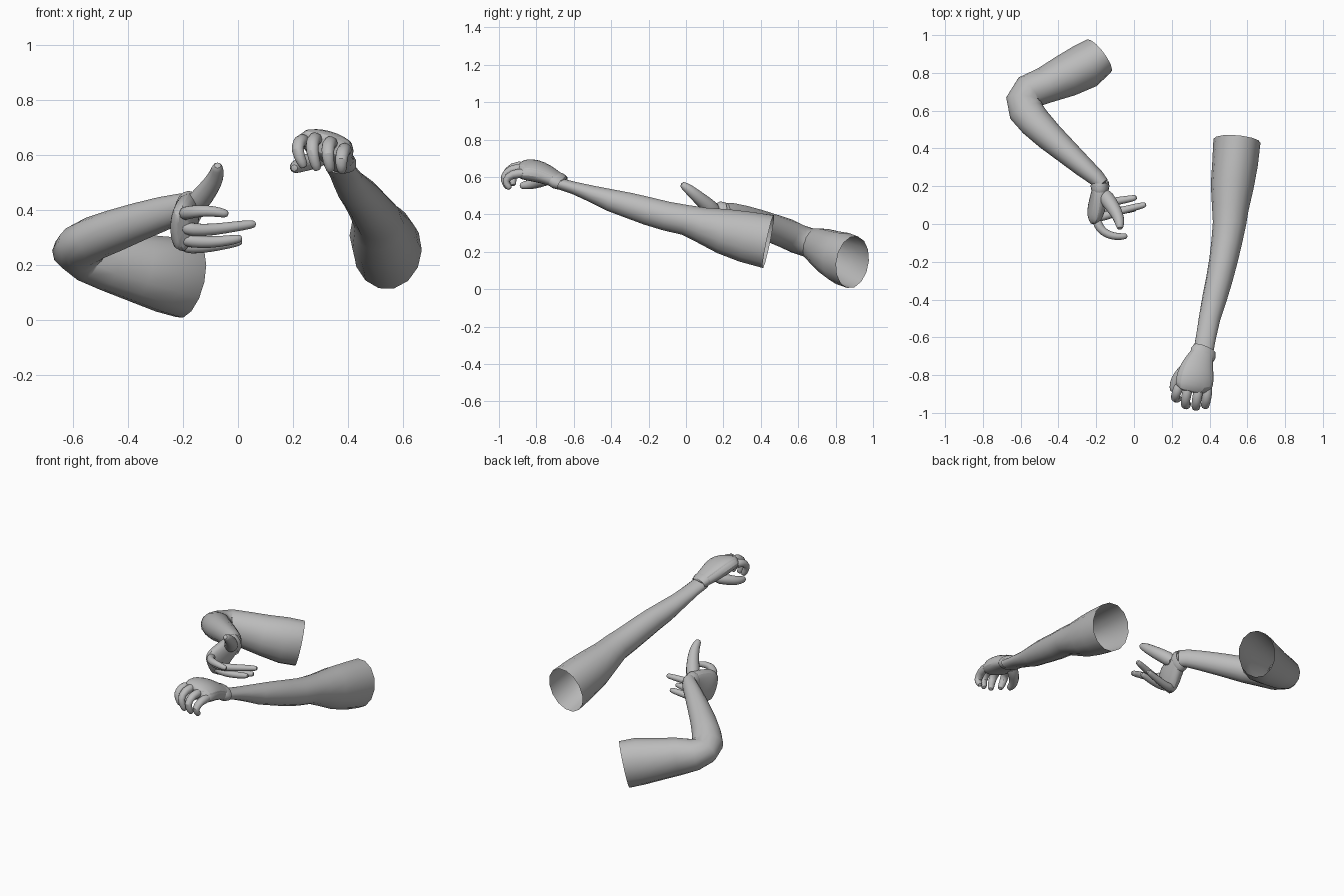
import bpy, bmesh, math
from mathutils import Vector

grey = bpy.data.materials.new("plain_grey")
grey.diffuse_color = (0.5, 0.5, 0.5, 1)


def loft(name, sections, sides=14, cap_start=False, cap_end=True, subsurf=0, plate=None):
    """Tube through (centre, wide axis, half width, half height) sections."""
    bm = bmesh.new()
    rings = []
    pts = [Vector(s[0]) for s in sections]
    for i, (c, wide, rw, rh) in enumerate(sections):
        t = (pts[min(i + 1, len(pts) - 1)] - pts[max(i - 1, 0)]).normalized()
        w = Vector(wide)
        w = (w - t * w.dot(t)).normalized()
        h = w.cross(t)
        rings.append([bm.verts.new(pts[i] + w * rw * math.cos(a) + h * rh * math.sin(a))
                      for a in (2 * math.pi * k / sides for k in range(sides))])
    for r0, r1 in zip(rings, rings[1:]):
        for k in range(sides):
            n = (k + 1) % sides
            bm.faces.new((r0[k], r0[n], r1[n], r1[k]))
    if cap_start:
        bm.faces.new(rings[0][::-1])
    if cap_end:
        bm.faces.new(rings[-1])
    bm.normal_update()
    bmesh.ops.recalc_face_normals(bm, faces=bm.faces)
    # raised panel on the back of a glove
    if plate:
        sel = [f for f in bm.faces if len(f.verts) == 4 and f.normal.dot(Vector(plate).normalized()) > 0.7]
        bmesh.ops.inset_region(bm, faces=sel, thickness=0.006, depth=0.0)
        bmesh.ops.inset_region(bm, faces=sel, thickness=0.002, depth=0.006)
    me = bpy.data.meshes.new(name)
    bm.to_mesh(me)
    bm.free()
    me.materials.append(grey)
    ob = bpy.data.objects.new(name, me)
    bpy.context.collection.objects.link(ob)
    if subsurf:
        ob.modifiers.new("smooth", 'SUBSURF').levels = subsurf
        ob.modifiers["smooth"].render_levels = subsurf
    bpy.context.view_layer.objects.active = ob
    ob.select_set(True)
    bpy.ops.object.shade_smooth_by_angle(angle=math.radians(50))
    ob.select_set(False)
    return ob


def finger(name, path, r0, r1, wide):
    """Tapered digit with a rounded tip."""
    pts = [Vector(p) for p in path]
    n = len(pts) - 1
    secs = [(p, wide, r0 + (r1 - r0) * i / n, r0 + (r1 - r0) * i / n) for i, p in enumerate(pts)]
    d = (pts[-1] - pts[-2]).normalized()
    secs.append((pts[-1] + d * r1 * 0.9, wide, r1 * 0.65, r1 * 0.65))
    loft(name, secs, sides=8, cap_start=True, subsurf=1)


X = (1, 0, 0)

# Outstretched arm, open at the shoulder
loft("straight_arm", [
    ((0.545, 0.44, 0.255), (1, -0.13, 0), 0.125, 0.147),
    ((0.535, 0.32, 0.28), X, 0.121, 0.14),
    ((0.52, 0.20, 0.31), X, 0.114, 0.124),
    ((0.51, 0.08, 0.345), X, 0.097, 0.097),
    ((0.505, 0.0, 0.37), X, 0.088, 0.083),
    ((0.49, -0.10, 0.39), X, 0.081, 0.08),
    ((0.472, -0.20, 0.417), X, 0.075, 0.077),
    ((0.45, -0.30, 0.447), X, 0.07, 0.07),
    ((0.425, -0.40, 0.475), X, 0.065, 0.061),
    ((0.40, -0.50, 0.509), X, 0.057, 0.046),
    ((0.381, -0.60, 0.542), X, 0.053, 0.034),
    ((0.366, -0.68, 0.565), X, 0.053, 0.031)])

# Its hand, back upward
HW = (1, 0, -0.3)
loft("straight_glove", [
    ((0.37, -0.655, 0.565), HW, 0.058, 0.034),
    ((0.358, -0.70, 0.585), HW, 0.068, 0.04),
    ((0.338, -0.75, 0.612), HW, 0.09, 0.05),
    ((0.325, -0.81, 0.633), HW, 0.108, 0.055),
    ((0.315, -0.86, 0.638), HW, 0.107, 0.048),
    ((0.308, -0.89, 0.635), HW, 0.095, 0.032)],
    sides=12, cap_start=True, subsurf=1, plate=(0.1, 0.1, 1))
loft("straight_cuff", [
    ((0.374, -0.66, 0.568), (1, -0.3, -0.3), 0.062, 0.037),
    ((0.366, -0.685, 0.58), (1, -0.3, -0.3), 0.072, 0.043),
    ((0.36, -0.70, 0.588), (1, -0.3, -0.3), 0.068, 0.04)], sides=16, cap_end=False)
for nm, path in {
    "index": [(0.245, -0.84, 0.65), (0.225, -0.895, 0.655), (0.212, -0.93, 0.62), (0.235, -0.925, 0.57)],
    "middle": [(0.29, -0.85, 0.66), (0.272, -0.93, 0.658), (0.268, -0.97, 0.615), (0.285, -0.955, 0.56)],
    "ring": [(0.345, -0.86, 0.645), (0.33, -0.94, 0.645), (0.325, -0.98, 0.602), (0.335, -0.96, 0.555)],
    "little": [(0.395, -0.85, 0.62), (0.383, -0.93, 0.62), (0.375, -0.972, 0.58), (0.378, -0.95, 0.55)],
}.items():
    finger("straight_" + nm + "_finger", path, 0.031, 0.021, X)
finger("straight_thumb", [(0.32, -0.73, 0.595), (0.255, -0.78, 0.575), (0.215, -0.83, 0.56),
                          (0.208, -0.87, 0.555)], 0.04, 0.023, (0, 0, 1))

# Bent arm, open at the shoulder, fanned sections round the elbow
U = (-0.4, 0.9, 0)
F = (-0.7, -0.72, 0)
loft("bent_arm", [
    ((-0.185, 0.89, 0.145), (-0.3, 0.95, 0), 0.108, 0.143),
    ((-0.26, 0.835, 0.165), U, 0.122, 0.142),
    ((-0.36, 0.785, 0.188), U, 0.114, 0.127),
    ((-0.47, 0.735, 0.215), U, 0.097, 0.112),
    ((-0.555, 0.70, 0.235), (-0.68, 0.73, 0), 0.094, 0.095),
    ((-0.58, 0.655, 0.25), (-0.97, 0.2, 0), 0.098, 0.08),
    ((-0.57, 0.595, 0.27), (-0.97, -0.22, 0), 0.093, 0.08),
    ((-0.525, 0.54, 0.297), F, 0.086, 0.08),
    ((-0.45, 0.465, 0.325), F, 0.077, 0.077),
    ((-0.36, 0.385, 0.358), F, 0.066, 0.07),
    ((-0.27, 0.305, 0.388), F, 0.055, 0.062),
    ((-0.20, 0.245, 0.407), F, 0.045, 0.055),
    ((-0.17, 0.21, 0.41), F, 0.04, 0.052)])

# Its hand, thumb upward
W = (0, -0.6, 0.8)
loft("bent_glove", [
    ((-0.175, 0.225, 0.41), (0, -0.2, 0.9), 0.055, 0.042),
    ((-0.177, 0.18, 0.40), (0, -0.35, 0.9), 0.07, 0.042),
    ((-0.185, 0.13, 0.375), W, 0.09, 0.045),
    ((-0.197, 0.08, 0.348), W, 0.102, 0.045),
    ((-0.205, 0.05, 0.332), W, 0.098, 0.04),
    ((-0.2, 0.025, 0.32), W, 0.085, 0.028)],
    sides=12, cap_start=True, subsurf=1, plate=(-1, 0.1, 0))
loft("bent_cuff", [
    ((-0.18, 0.225, 0.405), (0, -0.2, 0.9), 0.06, 0.046),
    ((-0.18, 0.20, 0.40), (0, -0.2, 0.9), 0.072, 0.05),
    ((-0.18, 0.185, 0.395), (0, -0.2, 0.9), 0.068, 0.047)], sides=16, cap_end=False)
for nm, path in {
    "index": [(-0.2, 0.03, 0.385), (-0.185, -0.025, 0.39), (-0.135, -0.06, 0.398), (-0.085, -0.068, 0.395), (-0.05, -0.065, 0.388)],
    "middle": [(-0.21, 0.04, 0.345), (-0.17, 0.035, 0.325), (-0.09, 0.065, 0.328), (-0.01, 0.085, 0.34), (0.05, 0.1, 0.348)],
    "ring": [(-0.21, 0.07, 0.30), (-0.17, 0.06, 0.285), (-0.1, 0.07, 0.282), (-0.04, 0.075, 0.288), (0.0, 0.08, 0.295)],
    "little": [(-0.205, 0.10, 0.275), (-0.17, 0.105, 0.262), (-0.1, 0.12, 0.268), (-0.04, 0.13, 0.277), (0.0, 0.138, 0.284)],
}.items():
    finger("bent_" + nm + "_finger", path, 0.029, 0.018, (0, 0, 1))
finger("bent_thumb", [(-0.17, 0.17, 0.40), (-0.125, 0.11, 0.455), (-0.09, 0.055, 0.50),
                      (-0.076, 0.015, 0.535), (-0.075, -0.01, 0.553)], 0.05, 0.023, X)
